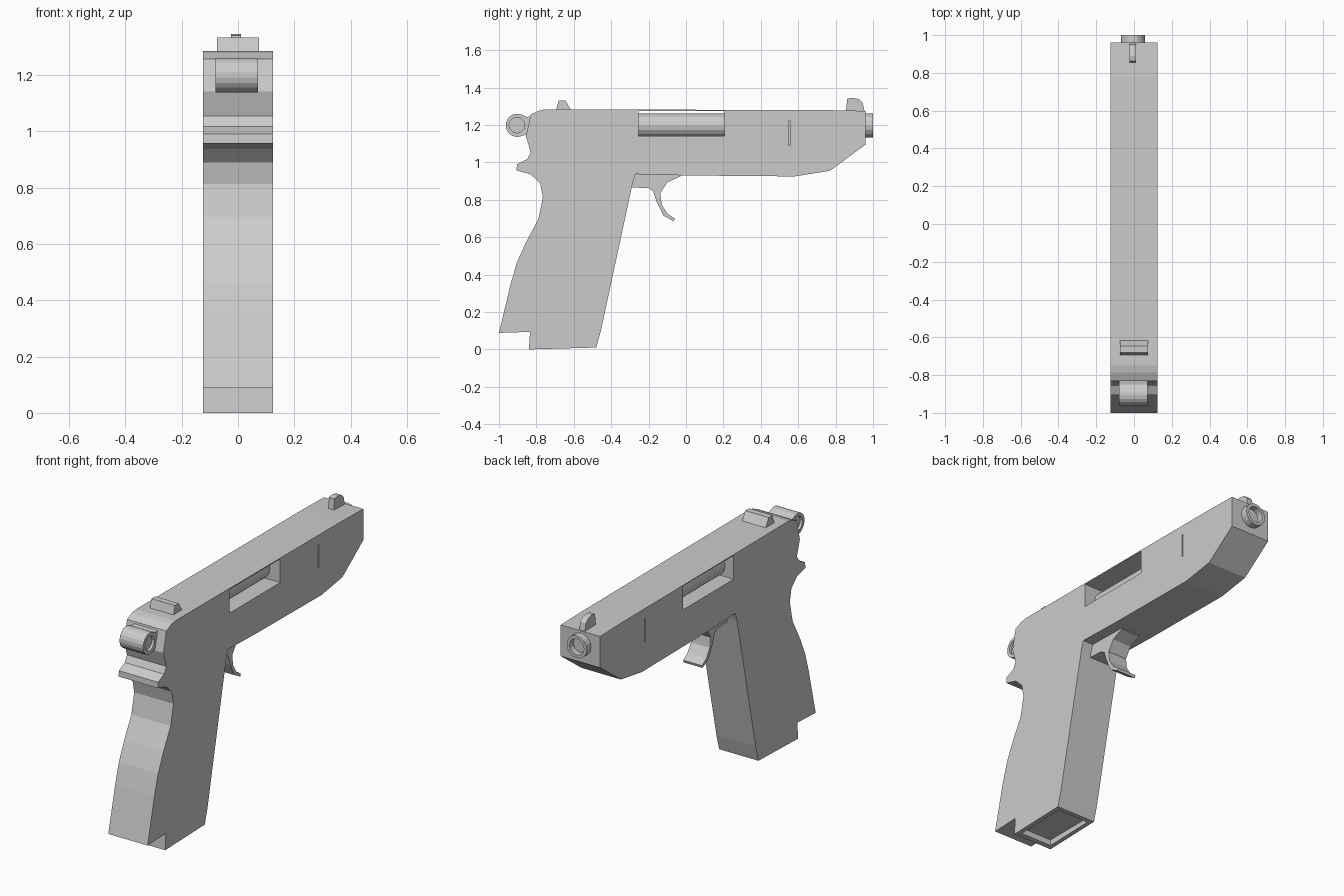
import bpy, bmesh, math

if "Cube" in bpy.data.objects:
    bpy.data.objects.remove(bpy.data.objects["Cube"])


def extrude(name, pts, half, cx=0.0):
    """Extrude a (y, z) profile symmetrically along x."""
    bm = bmesh.new()
    face = bm.faces.new([bm.verts.new((cx - half, y, z)) for y, z in pts])
    out = bmesh.ops.extrude_face_region(bm, geom=[face])
    moved = [v for v in out["geom"] if isinstance(v, bmesh.types.BMVert)]
    bmesh.ops.translate(bm, verts=moved, vec=(2 * half, 0, 0))
    bmesh.ops.recalc_face_normals(bm, faces=bm.faces)
    mesh = bpy.data.meshes.new(name)
    bm.to_mesh(mesh)
    bm.free()
    ob = bpy.data.objects.new(name, mesh)
    bpy.context.collection.objects.link(ob)
    return ob


def box(name, x0, x1, y0, y1, z0, z1):
    return extrude(name, [(y0, z0), (y1, z0), (y1, z1), (y0, z1)],
                   (x1 - x0) / 2, (x0 + x1) / 2)


def rod(name, r, y0, y1, x, z, sides=16):
    bpy.ops.mesh.primitive_cylinder_add(vertices=sides, radius=r, depth=y1 - y0,
                                        location=(x, (y0 + y1) / 2, z),
                                        rotation=(math.pi / 2, 0, 0))
    ob = bpy.context.object
    ob.name = name
    return ob


def cut(target, cutter):
    cutter.hide_render = True
    mod = target.modifiers.new("cut", "BOOLEAN")
    mod.operation, mod.solver, mod.object = "DIFFERENCE", "EXACT", cutter
    bpy.context.view_layer.objects.active = target
    bpy.ops.object.modifier_apply(modifier=mod.name)
    bpy.data.objects.remove(cutter)


def arc(cy, cz, r, a0, a1, n):
    return [(cy + r * math.cos(math.radians(a0 + (a1 - a0) * i / n)),
             cz + r * math.sin(math.radians(a0 + (a1 - a0) * i / n)))
            for i in range(n + 1)]


# Main body: slide, frame and grip in one silhouette
body = extrude("body", [
    (-0.84, 0), (-0.48, 0.01), (-0.455, 0.10), (-0.285, 0.89), (-0.27, 0.937),
    (0.0, 0.93), (0.58, 0.925), (0.77, 0.955), (0.96, 1.095), (0.96, 1.275),
    (0.77, 1.279), (-0.45, 1.283), (-0.75, 1.284), (-0.785, 1.277),
    (-0.83, 1.257), (-0.856, 1.14), (-0.83, 1.053), (-0.85, 1.016),
    (-0.904, 0.99), (-0.906, 0.957), (-0.83, 0.936), (-0.78, 0.888),
    (-0.765, 0.813), (-0.79, 0.695), (-0.856, 0.572), (-0.904, 0.465),
    (-0.938, 0.348), (-1.0, 0.088), (-0.834, 0.094)], 0.125)

# Openings: side port, magazine well, slits on both sides
cut(body, box("port_cutter", -0.2, 0.2, -0.255, 0.205, 1.14, 1.275))
cut(body, box("well_cutter", -0.1, 0.1, -0.81, -0.505, -0.1, 0.035))
for s in (-1, 1):
    cut(body, box("slit_cutter", s * 0.125 - 0.015, s * 0.125 + 0.015,
                  0.548, 0.556, 1.09, 1.225))

# Barrel through the port, hollow at the muzzle
barrel = rod("barrel", 0.064, -0.27, 1.0, -0.005, 1.198)
cut(barrel, rod("bore_cutter", 0.046, 0.965, 1.1, -0.005, 1.198))

# Sights
extrude("rear_sight", [(-0.695, 1.28), (-0.68, 1.332), (-0.645, 1.332),
                       (-0.615, 1.28)], 0.075)
extrude("front_sight", [(0.855, 1.27), (0.862, 1.34), (0.89, 1.345),
                        (0.925, 1.338), (0.945, 1.318), (0.955, 1.27)], 0.018, -0.007)

# Hammer: round spur with a short arm and dished sides
hammer = extrude("hammer", arc(-0.902, 1.198, 0.062, 75, 300, 12)
                 + [(-0.82, 1.15), (-0.81, 1.25), (-0.85, 1.243)], 0.075, -0.004)
for s in (-1, 1):
    cut(hammer, extrude("dish_cutter", arc(-0.904, 1.199, 0.042, 0, 330, 11),
                        0.015, -0.004 + s * 0.075))

# Curved trigger
extrude("trigger", [
    (-0.285, 0.935), (-0.29, 0.866), (-0.20, 0.862), (-0.175, 0.845),
    (-0.155, 0.785), (-0.12, 0.715), (-0.065, 0.685), (-0.06, 0.70),
    (-0.10, 0.727), (-0.13, 0.775), (-0.138, 0.834), (-0.10, 0.893),
    (-0.03, 0.925), (-0.03, 0.935)], 0.06)
